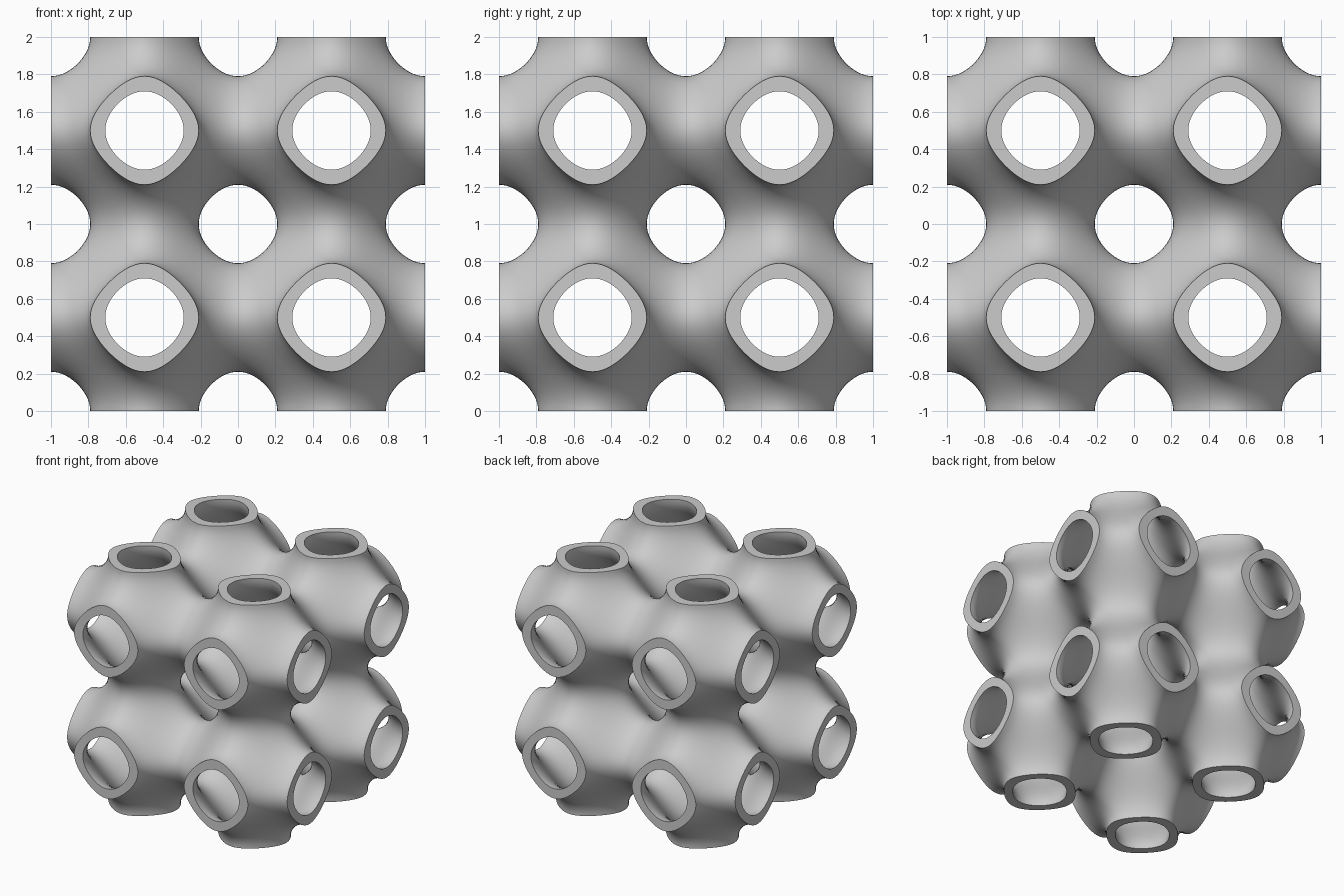
import bpy
import bmesh
from itertools import permutations, product
from math import acos, tau
from mathutils import Vector

cube = bpy.data.objects.get("Cube")
if cube:
    bpy.data.objects.remove(cube, do_unlink=True)

STEPS = 7        # grid steps along one side of the smallest symmetric patch
LEVEL = 0.25     # half thickness of the wall, as a level of the cosine sum
CENTRE = Vector((0.5, 0.5, 0.5))

grey = bpy.data.materials.new("light_grey")
grey.use_nodes = True
grey.diffuse_color = (0.6, 0.6, 0.6, 1)
grey.node_tree.nodes["Principled BSDF"].inputs["Base Color"].default_value = (0.6, 0.6, 0.6, 1)


def patch(c):
    """Smallest patch of cos x + cos y + cos z = c, flat in cosine space."""
    mid = Vector((c / 3, c / 3, c / 3))
    fold = Vector((1, (c - 1) / 2, (c - 1) / 2))
    rim_side = Vector((1, c, -1))
    rim_diag = Vector(((c + 1) / 2, (c + 1) / 2, -1))
    grid = []
    for i in range(STEPS + 1):
        t = 1 - (1 - i / STEPS) ** 2
        row = []
        for j in range(STEPS + 1):
            s = 1 - (1 - j / STEPS) ** 2
            p = mid.lerp(fold, s).lerp(rim_diag.lerp(rim_side, s), t)
            row.append(Vector([acos(max(-1, min(1, a))) / tau for a in p]))
        grid.append(row)
    return grid


def add_face(bm, points, outward):
    face = bm.faces.new([bm.verts.new(p) for p in points])
    face.normal_update()
    if face.normal.dot(outward) < 0:
        face.normal_flip()


# One cell: outer and inner sheets, with flat rims on its three outer openings
bm = bmesh.new()
outer, inner = patch(-LEVEL), patch(LEVEL)
for order in permutations(range(3)):
    for signs in product((1, -1), repeat=3):
        def place(p):
            return CENTRE + Vector([signs[k] * p[order[k]] for k in range(3)])

        for grid, side in ((outer, 1), (inner, -1)):
            for i in range(STEPS):
                for j in range(STEPS):
                    quad = [place(grid[i + a][j + b])
                            for a, b in ((0, 0), (1, 0), (1, 1), (0, 1))]
                    away = sum(quad, Vector()) / 4 - CENTRE
                    add_face(bm, quad, away * side)

        axis = order.index(2)
        if signs[axis] > 0:
            facing = Vector([float(k == axis) for k in range(3)])
            for j in range(STEPS):
                add_face(bm, [place(outer[-1][j]), place(outer[-1][j + 1]),
                              place(inner[-1][j + 1]), place(inner[-1][j])], facing)
bmesh.ops.remove_doubles(bm, verts=bm.verts, dist=0.0001)

mesh = bpy.data.meshes.new("lattice_shell")
bm.to_mesh(mesh)
bm.free()
mesh.materials.append(grey)
shell = bpy.data.objects.new("lattice_shell", mesh)
shell.location.z = 1
bpy.context.collection.objects.link(shell)

# Smooth sheets, sharp rim edges
bpy.ops.object.select_all(action="DESELECT")
shell.select_set(True)
bpy.context.view_layer.objects.active = shell
bpy.ops.object.shade_smooth_by_angle(angle=0.7)

# Mirror the cell into a two by two by two block
mirror = shell.modifiers.new("block", "MIRROR")
mirror.use_axis = (True, True, True)
mirror.use_clip = True
mirror.merge_threshold = 0.0005
